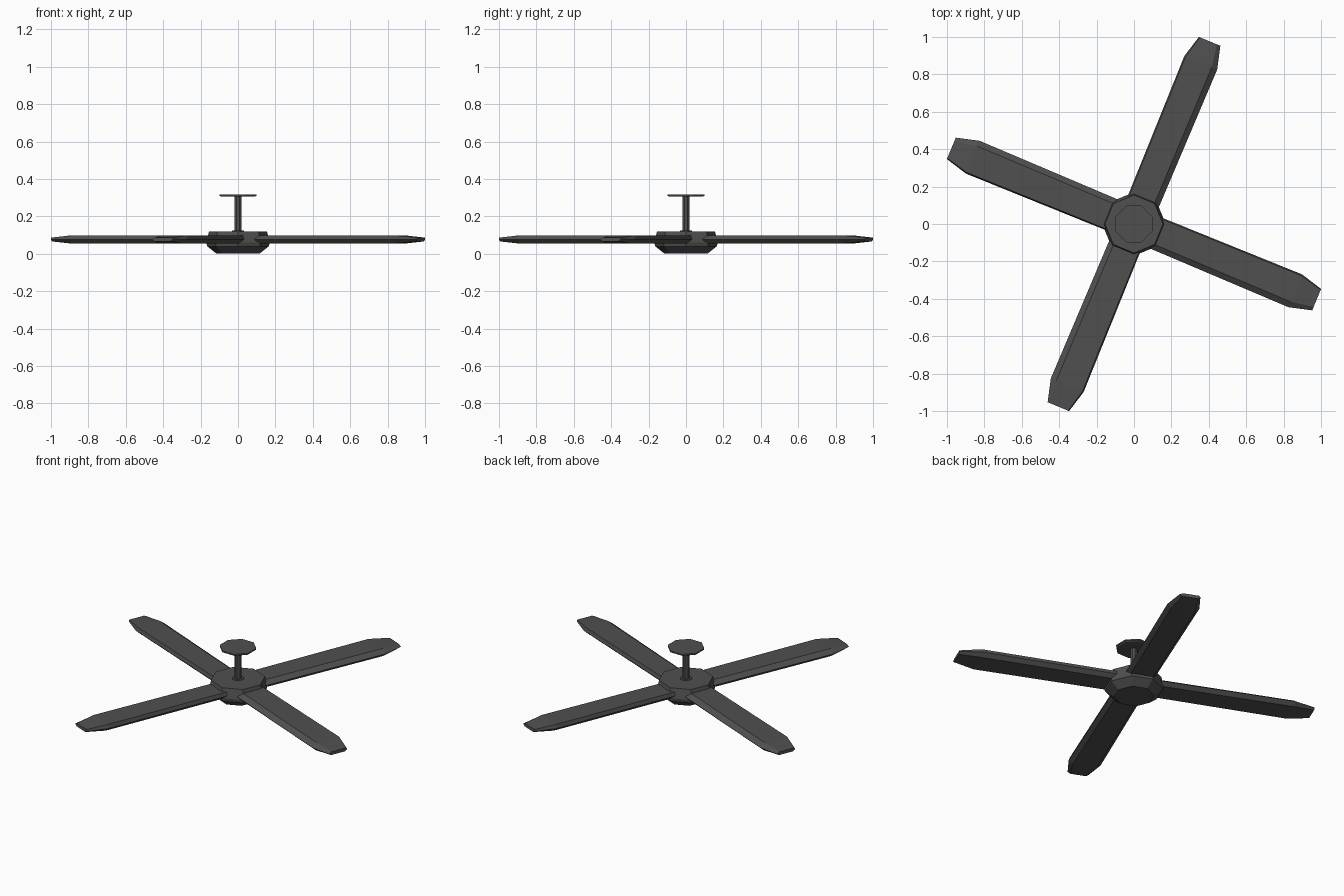
import bpy, bmesh, math

if "Cube" in bpy.data.objects:
    bpy.data.objects.remove(bpy.data.objects["Cube"])


def loft(name, rings):
    """Skin equal-length rings of points and cap both ends."""
    bm = bmesh.new()
    loops = [[bm.verts.new(p) for p in ring] for ring in rings]
    n = len(loops[0])
    for a, b in zip(loops, loops[1:]):
        for i in range(n):
            j = (i + 1) % n
            bm.faces.new((a[i], a[j], b[j], b[i]))
    bm.faces.new(loops[0])
    bm.faces.new(loops[-1])
    bmesh.ops.recalc_face_normals(bm, faces=bm.faces)
    mesh = bpy.data.meshes.new(name)
    bm.to_mesh(mesh)
    bm.free()
    ob = bpy.data.objects.new(name, mesh)
    bpy.context.collection.objects.link(ob)
    mat = bpy.data.materials.get("dark_metal")
    if mat is None:
        mat = bpy.data.materials.new("dark_metal")
        mat.diffuse_color = (0.08, 0.08, 0.08, 1)
        mat.use_nodes = True
        mat.node_tree.nodes["Principled BSDF"].inputs["Base Color"].default_value = mat.diffuse_color
    mesh.materials.append(mat)
    return ob


def turned(name, profile, sides=8, offset=0.0):
    """Faceted solid of revolution from (radius, height) pairs."""
    angles = [offset + 2 * math.pi * i / sides for i in range(sides)]
    return loft(name, [[(r * math.cos(a), r * math.sin(a), z) for a in angles]
                       for r, z in profile])


# Motor housing, rod and ceiling plate
turned("motor_housing", [(0.115, 0.0), (0.165, 0.04), (0.17, 0.06), (0.155, 0.12)])
turned("rod_collar", [(0.036, 0.115), (0.034, 0.124)], 8, math.pi / 8)
turned("down_rod", [(0.02, 0.115), (0.02, 0.31)], 8, math.pi / 8)
turned("ceiling_plate", [(0.098, 0.305), (0.106, 0.31), (0.106, 0.318)], 8, math.pi / 8)

# Blades: bevelled section, lofted from root to narrowed tip
section = [(-1.0, 0.0), (-0.67, 1.0), (0.92, 1.0), (1.0, 0.0), (0.75, -1.0), (-0.75, -1.0)]
stations = [(0.10, 0.088, 0.022), (0.933, 0.095, 0.022), (1.057, 0.062, 0.010)]
for k in range(4):
    blade = loft(f"blade_{k + 1}", [[(u, v * w, 0.076 + z * h) for v, z in section]
                                    for u, w, h in stations])
    blade.rotation_euler.z = math.radians(67.5 + 90 * k)
